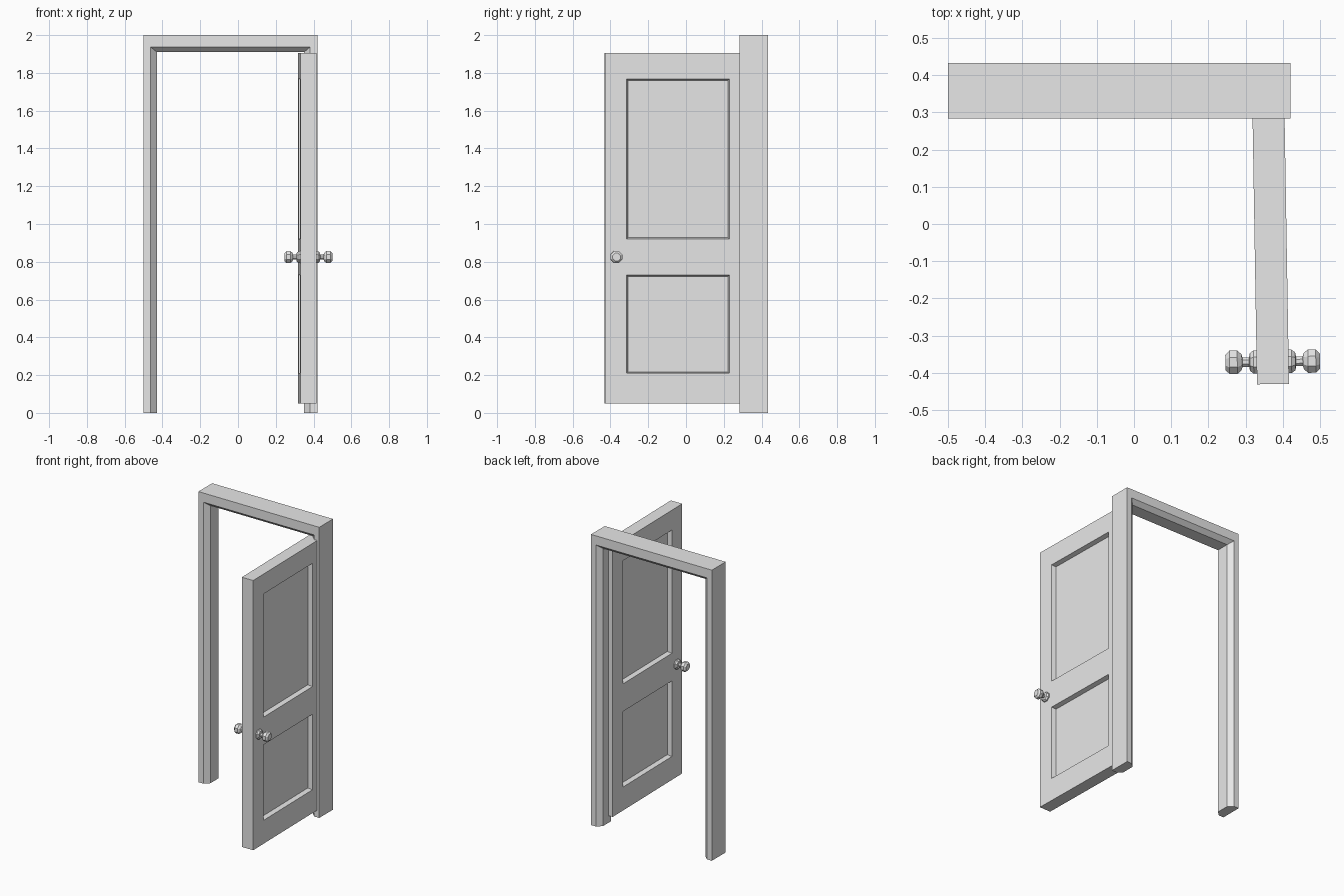
import bpy, bmesh, math
from mathutils import Matrix, Vector

if "Cube" in bpy.data.objects:
    bpy.data.objects.remove(bpy.data.objects["Cube"])

grey = bpy.data.materials.new("plain_grey")
grey.diffuse_color = (0.8, 0.8, 0.8, 1)
grey.use_nodes = True
grey.node_tree.nodes["Principled BSDF"].inputs["Base Color"].default_value = grey.diffuse_color


def finish(bm, name):
    bmesh.ops.recalc_face_normals(bm, faces=bm.faces)
    mesh = bpy.data.meshes.new(name)
    bm.to_mesh(mesh)
    bm.free()
    mesh.materials.append(grey)
    obj = bpy.data.objects.new(name, mesh)
    bpy.context.collection.objects.link(obj)
    return obj


# Door frame: chamfered profile (jamb inset, header inset, y) swept round three sides
profile = [(0, 0, .283), (.038, .063, .283), (.07, .09, .313),
           (.07, .09, .403), (.038, .063, .433), (0, 0, .433)]
bm = bmesh.new()
rows = [[bm.verts.new((x + s * wx, y, top * (2 - wz))) for wx, wz, y in profile]
        for x, s, top in ((-.5, 1, 0), (-.5, 1, 1), (.42, -1, 1), (.42, -1, 0))]
n = len(profile)
for a, b in zip(rows, rows[1:]):
    for i in range(n):
        j = (i + 1) % n
        bm.faces.new((a[i], a[j], b[j], b[i]))
bm.faces.new(rows[0])
bm.faces.new(rows[-1])
finish(bm, "door_frame")

# Door leaf: slab cut into a grid, with two recessed panels on each side
swing = Matrix.Translation((.367, -.043, 0)) @ Matrix.Rotation(math.radians(.95), 4, 'Z')
bm = bmesh.new()
bmesh.ops.create_cube(bm, size=1, matrix=Matrix.Translation((0, 0, .977))
                      @ Matrix.Diagonal((.086, .774, 1.856, 1)))
cuts = [((0, y, 0), (0, 1, 0)) for y in (-.273, .273)]
cuts += [((0, 0, z), (0, 0, 1)) for z in (.21, .73, .92, 1.768)]
for co, no in cuts:
    bmesh.ops.bisect_plane(bm, geom=bm.verts[:] + bm.edges[:] + bm.faces[:],
                           plane_co=co, plane_no=no)
panels = []
for f in bm.faces:
    c = f.calc_center_median()
    if abs(f.normal.x) > .9 and abs(c.y) < .1 and (.21 < c.z < .73 or .92 < c.z < 1.768):
        panels.append(f)
bmesh.ops.inset_individual(bm, faces=panels, thickness=.011, depth=-.03)
bm.transform(swing)
finish(bm, "door_leaf")

# Knobs: eight-sided turned shape (radius, distance from the door face)
turned = [(.034, -.002), (.034, .008), (.026, .018), (.014, .020), (.014, .038),
          (.024, .041), (.034, .052), (.034, .073), (.022, .084)]
for name, side in (("outer_knob", 1), ("inner_knob", -1)):
    bm = bmesh.new()
    rings = []
    for r, d in turned:
        rings.append([bm.verts.new((side * (.043 + d),
                                    -.327 + r * math.cos(math.tau * (k + .5) / 8),
                                    .825 + r * math.sin(math.tau * (k + .5) / 8)))
                      for k in range(8)])
    for a, b in zip(rings, rings[1:]):
        for k in range(8):
            m = (k + 1) % 8
            bm.faces.new((a[k], a[m], b[m], b[k]))
    bm.faces.new(rings[0])
    bm.faces.new(rings[-1])
    bm.transform(swing)
    finish(bm, name)
